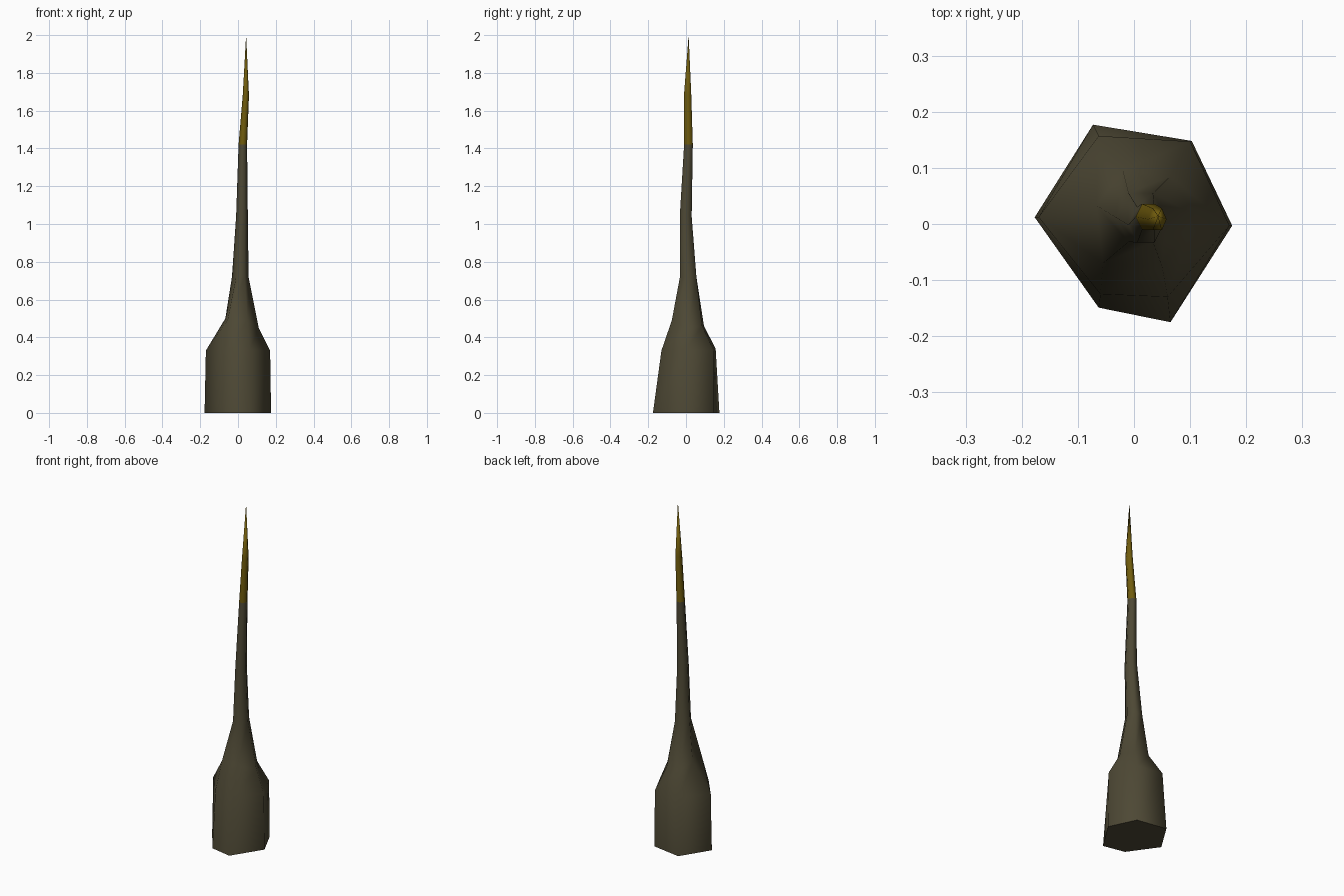
import bpy, bmesh, math

if "Cube" in bpy.data.objects:
    bpy.data.objects.remove(bpy.data.objects["Cube"])

def material(name, rgb):
    m = bpy.data.materials.new(name)
    m.diffuse_color = (*rgb, 1)
    m.use_nodes = True
    m.node_tree.nodes["Principled BSDF"].inputs["Base Color"].default_value = m.diffuse_color
    return m

stone = material("dark olive brown", (0.075, 0.065, 0.035))
gold = material("dark gold", (0.16, 0.105, 0.004))

# irregular six-sided base outline and the shoulder above it
foot = [(.175, -.003, 0), (.103, .148, 0), (-.073, .177, 0),
        (-.177, .012, 0), (-.063, -.149, 0), (.065, -.175, 0)]
shoulder = [(.170, -.003, .33), (.100, .147, .33), (-.063, .157, .34),
            (-.170, .012, .33), (-.060, -.125, .33), (.060, -.130, .33)]
neck = [(.110, .015, .45), (.065, .085, .46), (-.020, .095, .46),
        (-.067, .033, .50), (-.055, -.070, .49), (.050, -.075, .49)]

def ring(x0, x1, y0, y1, z):
    """Six-sided ring filling the given x and y extents."""
    cx, cy, rx, ry = (x0 + x1) / 2, (y0 + y1) / 2, (x1 - x0) / 2, (y1 - y0) / 2
    return [(cx + rx * math.cos(a), cy + ry * math.sin(a) / math.sin(math.pi / 3), z)
            for a in (i * math.pi / 3 for i in range(6))]

joint = ring(.003, .048, -.010, .036, 1.42)

def loft(name, rings, mat, tip=None, floor=False):
    bm = bmesh.new()
    rows = [[bm.verts.new(p) for p in r] for r in rings]
    for a, b in zip(rows, rows[1:]):
        for i in range(6):
            j = (i + 1) % 6
            bm.faces.new((a[i], a[j], b[j], b[i])).smooth = True
    if tip:
        t = bm.verts.new(tip)
        for i in range(6):
            bm.faces.new((rows[-1][i], rows[-1][(i + 1) % 6], t)).smooth = True
    if floor:
        bm.faces.new([bm.verts.new(p) for p in reversed(rings[0])])
    me = bpy.data.meshes.new(name)
    bm.to_mesh(me)
    bm.free()
    me.materials.append(mat)
    ob = bpy.data.objects.new(name, me)
    bpy.context.collection.objects.link(ob)

# flared base and slender shaft
loft("shaft", [foot, shoulder, neck,
               ring(-.032, .056, -.032, .055, .72),
               ring(-.010, .052, -.033, .030, 1.04), joint], stone, floor=True)
# golden point
loft("gold_tip", [joint, ring(.025, .058, -.011, .028, 1.68)], gold, tip=(.043, .014, 2.0))
